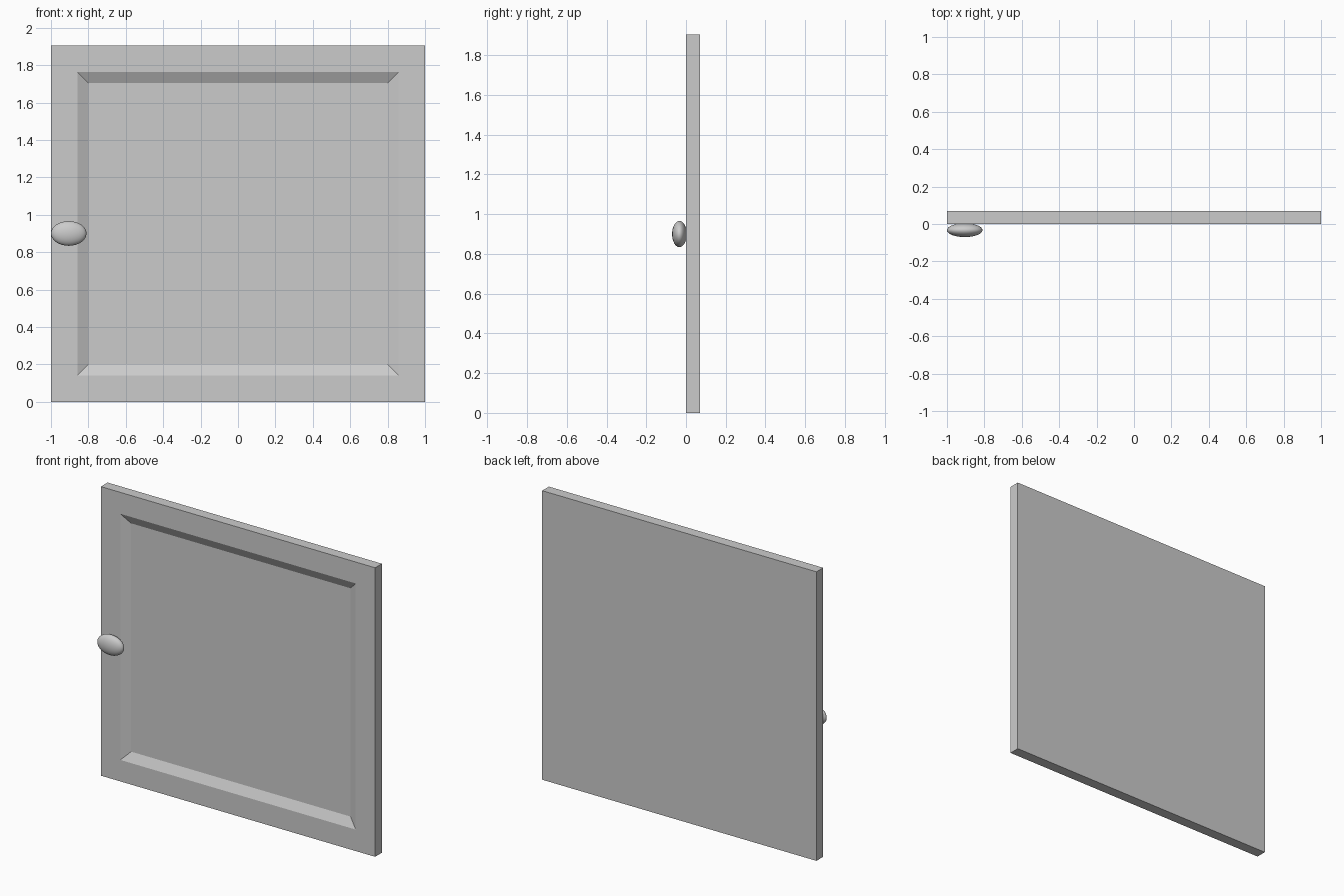
import bpy
import bmesh
from mathutils import Matrix, Vector

cube = bpy.data.objects.get("Cube")
if cube:
    bpy.data.objects.remove(cube, do_unlink=True)

WIDTH, HEIGHT, THICK = 2.0, 1.905, 0.07
BORDER, SLOPE, DEPTH = 0.2, 0.083, 0.03

# Single grey paint
grey = bpy.data.materials.new("light grey")
grey.use_nodes = True
colour = (0.6, 0.6, 0.6, 1)
grey.diffuse_color = colour
grey.node_tree.nodes["Principled BSDF"].inputs["Base Color"].default_value = colour


def add_object(name, bm):
    mesh = bpy.data.meshes.new(name)
    bm.to_mesh(mesh)
    bm.free()
    mesh.materials.append(grey)
    obj = bpy.data.objects.new(name, mesh)
    bpy.context.collection.objects.link(obj)
    return obj


# Door panel: slab with a sloped recess in the front face
bm = bmesh.new()
bmesh.ops.create_cube(bm, size=1, matrix=Matrix.Translation((0, THICK / 2, HEIGHT / 2))
                      @ Matrix.Diagonal((WIDTH, THICK, HEIGHT, 1)))
bm.normal_update()
front = min(bm.faces, key=lambda f: f.normal.y)
bmesh.ops.inset_region(bm, faces=[front], thickness=BORDER)
bmesh.ops.inset_region(bm, faces=[front], thickness=SLOPE)
bmesh.ops.translate(bm, verts=front.verts, vec=Vector((0, DEPTH, 0)))
add_object("door_panel", bm)

# Knob: flattened oval, touching the front face near the right edge
bm = bmesh.new()
bmesh.ops.create_uvsphere(bm, u_segments=32, v_segments=16, radius=1,
                          matrix=Matrix.Translation((-0.905, -0.033, 0.9))
                          @ Matrix.Diagonal((0.095, 0.037, 0.066, 1)))
for face in bm.faces:
    face.smooth = True
add_object("knob", bm)
